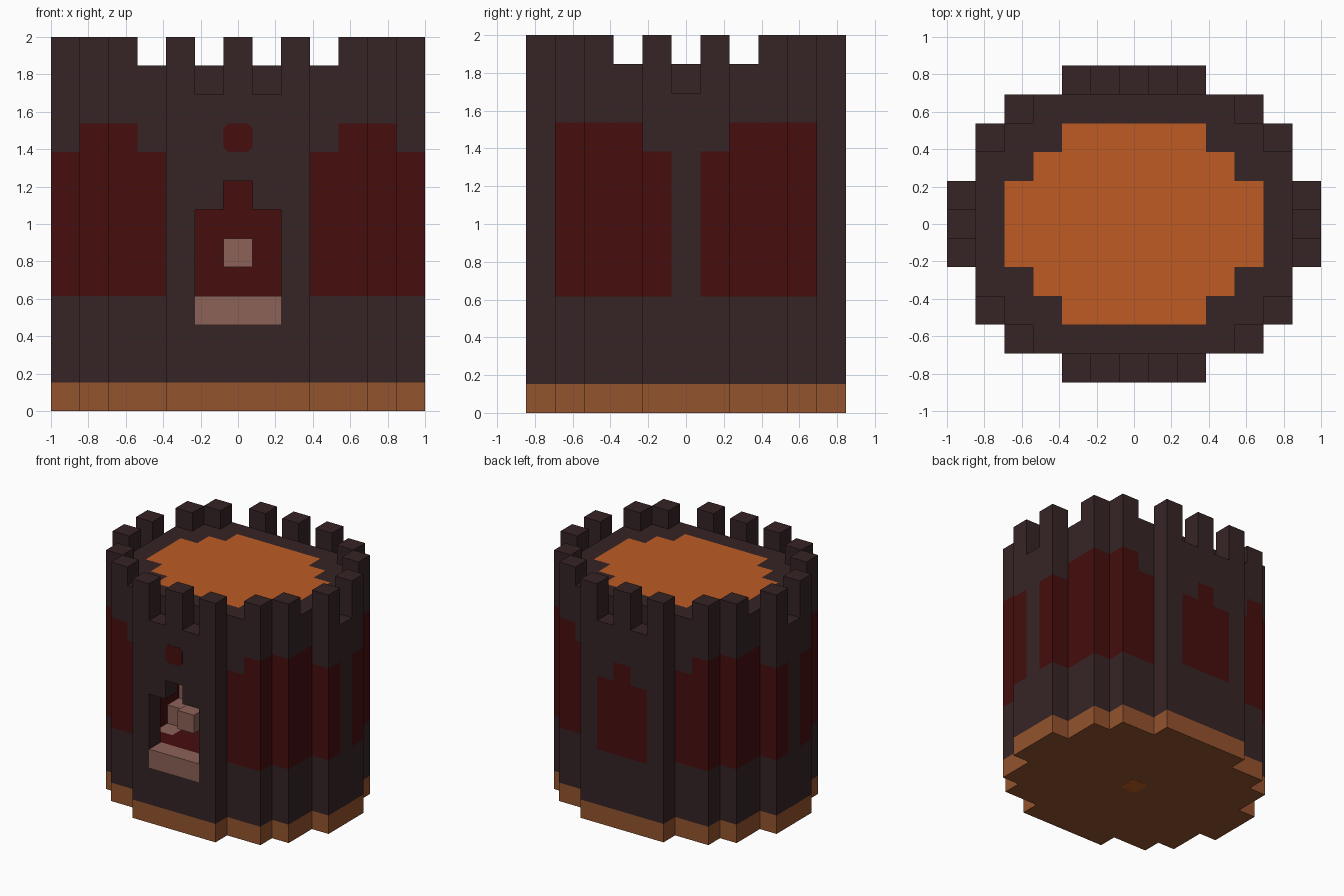
import bpy
import bmesh
import math
from mathutils import Vector

U = 2 / 13  # block size

cube = bpy.data.objects.get("Cube")
if cube:
    bpy.data.objects.remove(cube)


def linear(c):
    c /= 255
    return c / 12.92 if c < 0.04045 else ((c + 0.055) / 1.055) ** 2.4


def material(name, *rgb):
    m = bpy.data.materials.new(name)
    col = [linear(c) for c in rgb] + [1]
    m.use_nodes = True
    m.diffuse_color = col
    m.node_tree.nodes["Principled BSDF"].inputs["Base Color"].default_value = col
    return m


STONE = material("dark stone", 54, 36, 37)
RED = material("deep red", 70, 13, 13)
CLAY = material("brown clay", 148, 83, 46)
DECK = material("orange deck", 190, 91, 35)
PINK = material("dusty pink", 140, 98, 88)

# Half widths of each row of blocks, by distance from the middle row
PLAN = [6, 6, 5, 5, 4, 2]
DECK_PLAN = [4, 4, 3, 2]


def plan(widths):
    n = len(widths) - 1
    return {(x, y) for y in range(-n, n + 1)
            for x in range(-widths[abs(y)], widths[abs(y)] + 1)}


def layers(cells, low, high):
    return {(x, y, z) for x, y in cells for z in range(low, high)}


def box(xs, ys, zs):
    return {(x, y, z) for x in range(*xs) for y in range(*ys) for z in range(*zs)}


# Block sets for each part
footprint, deck_plan = plan(PLAN), plan(DECK_PLAN)
notches = {c for c in footprint
           if (abs(c[0]), abs(c[1])) in {(1, 5), (6, 0)}}
merlon_plan = {c for c in footprint if (abs(c[0]), abs(c[1])) in
               {(0, 5), (2, 5), (4, 4), (5, 3), (6, 1)}}
doorway = box((-1, 2), (-5, -4), (4, 7)) | {(0, -5, 7)}
chamber = box((-2, 3), (-4, 1), (4, 9))
sill = box((-1, 2), (-5, -4), (3, 4))
stairs = {(-2, -3, 3)}
for step in range(2):
    stairs |= box((-2, -1), (step - 2, step - 1), (4, 5 + step))
lintel_block = {(0, -4, 5)}

base = layers(footprint, 0, 1)
deck = layers(deck_plan, 11, 12)
merlons = layers(merlon_plan, 12, 13)
walls = layers(footprint, 1, 11) | layers(footprint - notches - deck_plan, 11, 12)
walls -= doorway | chamber | sill | stairs
solid = base | deck | merlons | walls | sill | stairs | lintel_block


def wall_colour(cell, normal):
    """Red panels on the stepped corners, the back wall and inside the chamber."""
    x, y, z = cell
    facing = tuple(a + b for a, b in zip(cell, normal))
    if facing in chamber:
        return 1
    if facing in doorway:
        return 0
    ax, ay = abs(x), abs(y)
    if y == 5 and normal[1] == 1:
        return int(ax <= 1 and 4 <= z < 8 or x == 0 and z == 8)
    if ay == 5 or y == 0:
        return 0
    top = 10 if ax in (4, 5) else 9
    return int(ax >= 3 and 4 <= z < top)


AXES = [(1, 0, 0), (0, 1, 0), (0, 0, 1)]


def build(name, cells, mats, rule=None):
    """Make the outer skin of a set of blocks."""
    bm = bmesh.new()
    verts = {}

    def vert(p):
        key = tuple(round(2 * c) for c in p)
        if key not in verts:
            verts[key] = bm.verts.new((p[0] * U, p[1] * U, p[2] * U))
        return verts[key]

    for cell in sorted(cells):
        centre = Vector(cell) + Vector((0, 0, 0.5))
        for i in range(3):
            for sign in (1, -1):
                n = Vector(AXES[i]) * sign
                normal = tuple(int(c) for c in n)
                if tuple(a + b for a, b in zip(cell, normal)) in solid:
                    continue
                s, t = Vector(AXES[(i + 1) % 3]) / 2, Vector(AXES[(i + 2) % 3]) / 2
                mid = centre + n / 2
                ring = [mid - s - t, mid + s - t, mid + s + t, mid - s + t]
                face = bm.faces.new([vert(p) for p in ring[::sign]])
                face.material_index = rule(cell, normal) if rule else 0
    finish(name, bm, mats)


def finish(name, bm, mats):
    mesh = bpy.data.meshes.new(name)
    bm.to_mesh(mesh)
    bm.free()
    for m in mats:
        mesh.materials.append(m)
    obj = bpy.data.objects.new(name, mesh)
    bpy.context.collection.objects.link(obj)
    return obj


def plate(name, location, tilt, mat):
    """Thin one-block plate with clipped corners."""
    bm = bmesh.new()
    h, c = U / 2, U / 2 - 0.025
    quarter = [(h, c), (c, h)]
    ring = []
    for k in range(4):
        for x, y in quarter:
            p = Vector((x, y))
            for _ in range(k):
                p = Vector((-p.y, p.x))
            ring.append(bm.verts.new((p.x, p.y, -0.002)))
    face = bm.faces.new(ring)
    top = bmesh.ops.extrude_face_region(bm, geom=[face])["geom"]
    bmesh.ops.translate(bm, vec=(0, 0, 0.004),
                        verts=[v for v in top if isinstance(v, bmesh.types.BMVert)])
    bmesh.ops.recalc_face_normals(bm, faces=bm.faces)
    obj = finish(name, bm, [mat])
    obj.location = location
    obj.rotation_euler.x = tilt


# Tower parts
build("base", base, [CLAY])
build("tower_walls", walls, [STONE, RED], wall_colour)
build("roof_deck", deck, [DECK], None)
build("merlons", merlons, [STONE])

# Doorway and its contents
build("door_sill", sill, [PINK])
build("inner_stairs", stairs, [PINK])
build("hanging_block", lintel_block, [PINK])

# Small window above the door and the spot under the base
plate("small_window", (0, -5.5 * U, 9.5 * U), math.pi / 2, RED)
plate("base_spot", (0, 0, 0.001), 0, DECK)
